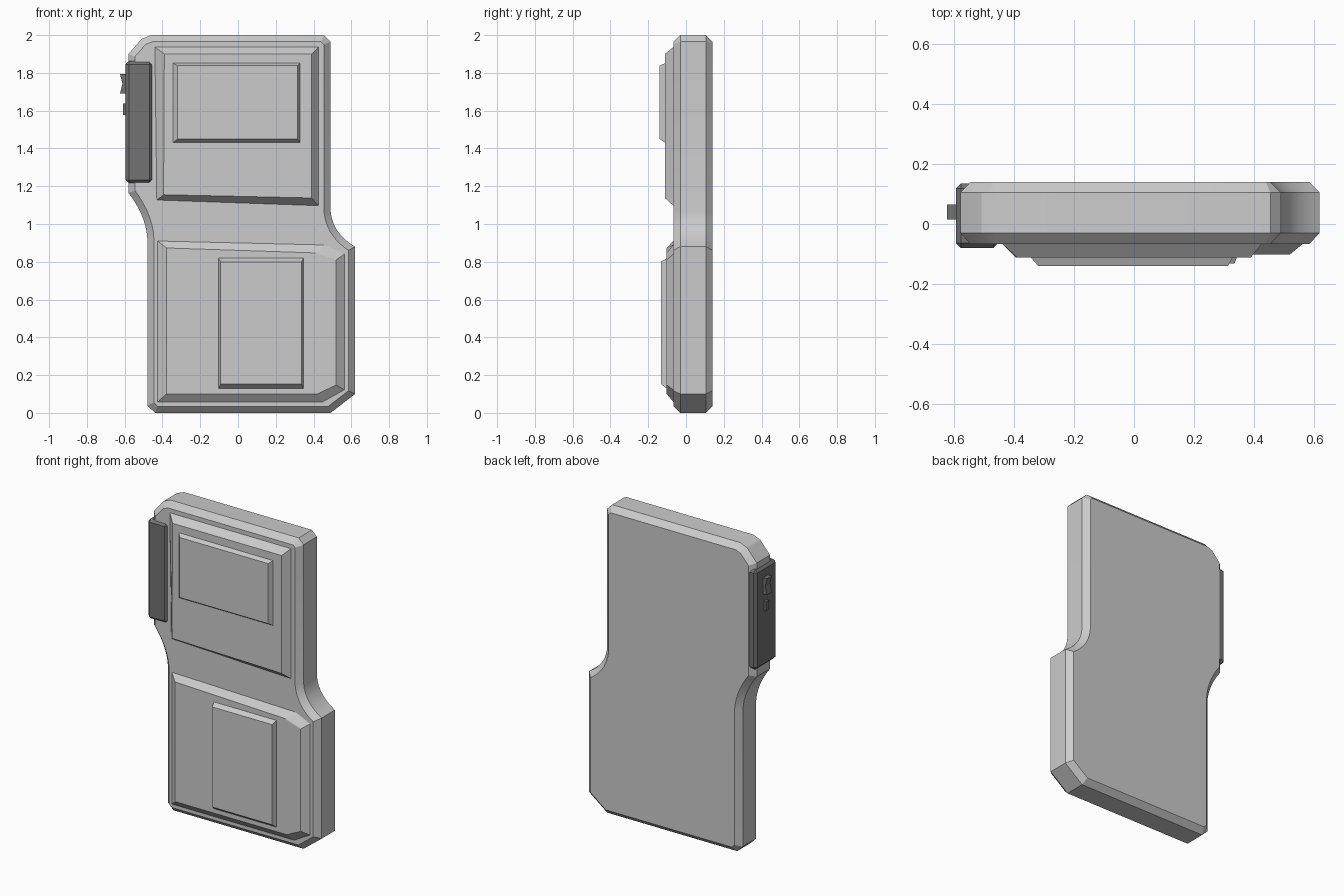
import bpy, bmesh, math
from mathutils import Vector

if "Cube" in bpy.data.objects:
    bpy.data.objects.remove(bpy.data.objects["Cube"])


def loft(name, rings, material=None, smooth=False):
    """Join rings of 3D points with quads and cap both ends."""
    bm = bmesh.new()
    loops = [[bm.verts.new(p) for p in ring] for ring in rings]
    for a, b in zip(loops, loops[1:]):
        for i in range(len(a)):
            j = (i + 1) % len(a)
            bm.faces.new((a[i], a[j], b[j], b[i]))
    bm.faces.new(loops[0])
    bm.faces.new(loops[-1])
    bmesh.ops.recalc_face_normals(bm, faces=bm.faces)
    mesh = bpy.data.meshes.new(name)
    bm.to_mesh(mesh)
    bm.free()
    obj = bpy.data.objects.new(name, mesh)
    bpy.context.collection.objects.link(obj)
    if material:
        mesh.materials.append(material)
    if smooth:
        bpy.ops.object.select_all(action='DESELECT')
        obj.select_set(True)
        bpy.context.view_layer.objects.active = obj
        bpy.ops.object.shade_smooth_by_angle(angle=math.radians(22))
    return obj


def at_y(points, y):
    return [(x, y, z) for x, z in points]


def inset(points, d):
    """Mitred inward offset of a counter-clockwise outline."""
    result = []
    for i, p in enumerate(points):
        a, b, c = Vector(points[i - 1]), Vector(p), Vector(points[(i + 1) % len(points)])
        e, f = (b - a).normalized(), (c - b).normalized()
        n, m = Vector((-e.y, e.x)), Vector((-f.y, f.x))
        result.append(tuple(b + (n + m) * d / (1 + n.dot(m))))
    return result


def bezier(a, b, c, steps=7):
    a, b, c = Vector(a), Vector(b), Vector(c)
    ts = [i / steps for i in range(steps + 1)]
    return [tuple(a * (1 - t) ** 2 + b * 2 * t * (1 - t) + c * t * t) for t in ts]


def rect(x0, x1, z0, z1):
    return [(x0, z0), (x1, z0), (x1, z1), (x0, z1)]


dark = bpy.data.materials.new("dark_grey")
dark.diffuse_color = (0.17, 0.17, 0.17, 1)
dark.use_nodes = True
dark.node_tree.nodes["Principled BSDF"].inputs["Base Color"].default_value = dark.diffuse_color

# Body with a stepped waist and chamfered rims
outline = [(-0.44, 0), (0.49, 0), (0.62, 0.10)]
outline += bezier((0.62, 0.88), (0.50, 0.95), (0.49, 1.07))
outline += [(0.49, 1.965), (0.455, 2.0), (-0.46, 2.0), (-0.51, 1.98), (-0.58, 1.90)]
outline += bezier((-0.58, 1.165), (-0.485, 1.04), (-0.48, 0.92))
outline += [(-0.48, 0.04)]
inner = inset(outline, 0.035)
loft("body", [at_y(inner, -0.067), at_y(outline, -0.03),
              at_y(outline, 0.105), at_y(inner, 0.14)], smooth=True)

# Raised front plates with sloping sides
loft("upper_plate", [
    at_y([(-0.43, 1.127), (0.426, 1.097), (0.426, 1.937), (-0.44, 1.937)], -0.06),
    at_y([(-0.43, 1.127), (0.426, 1.097), (0.426, 1.937), (-0.44, 1.937)], -0.067),
    at_y([(-0.394, 1.155), (0.39, 1.138), (0.39, 1.90), (-0.39, 1.90)], -0.112)])
low = [(-0.426, 0.058), (0.447, 0.058), (0.563, 0.122),
       (0.563, 0.841), (0.458, 0.889), (-0.426, 0.91)]
low_top = [(-0.378, 0.10), (0.42, 0.10), (0.52, 0.148),
           (0.52, 0.81), (0.41, 0.847), (-0.378, 0.873)]
loft("lower_plate", [at_y(low, -0.06), at_y(low, -0.067), at_y(low_top, -0.102)])

# Panels on the plates
for name, base, top, y0, y1 in (
        ("upper_panel", rect(-0.346, 0.33, 1.43, 1.852), rect(-0.32, 0.314, 1.45, 1.838), -0.11, -0.14),
        ("lower_panel", rect(-0.103, 0.347, 0.127, 0.82), rect(-0.092, 0.336, 0.153, 0.80), -0.10, -0.132)):
    loft(name, [at_y(base, y0), at_y(top, y1)])

# Dark side module with chamfered edges
module = loft("side_module", [at_y(rect(-0.595, -0.452, 1.217, 1.862), y) for y in (-0.08, 0.136)], dark)
bevel = module.modifiers.new("chamfer", 'BEVEL')
bevel.width = 0.017
bevel.segments = 1

# Side buttons, the larger one with a dished face
dished = [(-0.585, 1.69), (-0.585, 1.792), (-0.625, 1.795), (-0.612, 1.742), (-0.625, 1.69)]
loft("large_button", [at_y(dished, y) for y in (0.015, 0.065)], dark)
loft("small_button", [at_y(rect(-0.61, -0.585, 1.577, 1.637), y) for y in (0.025, 0.055)], dark)
